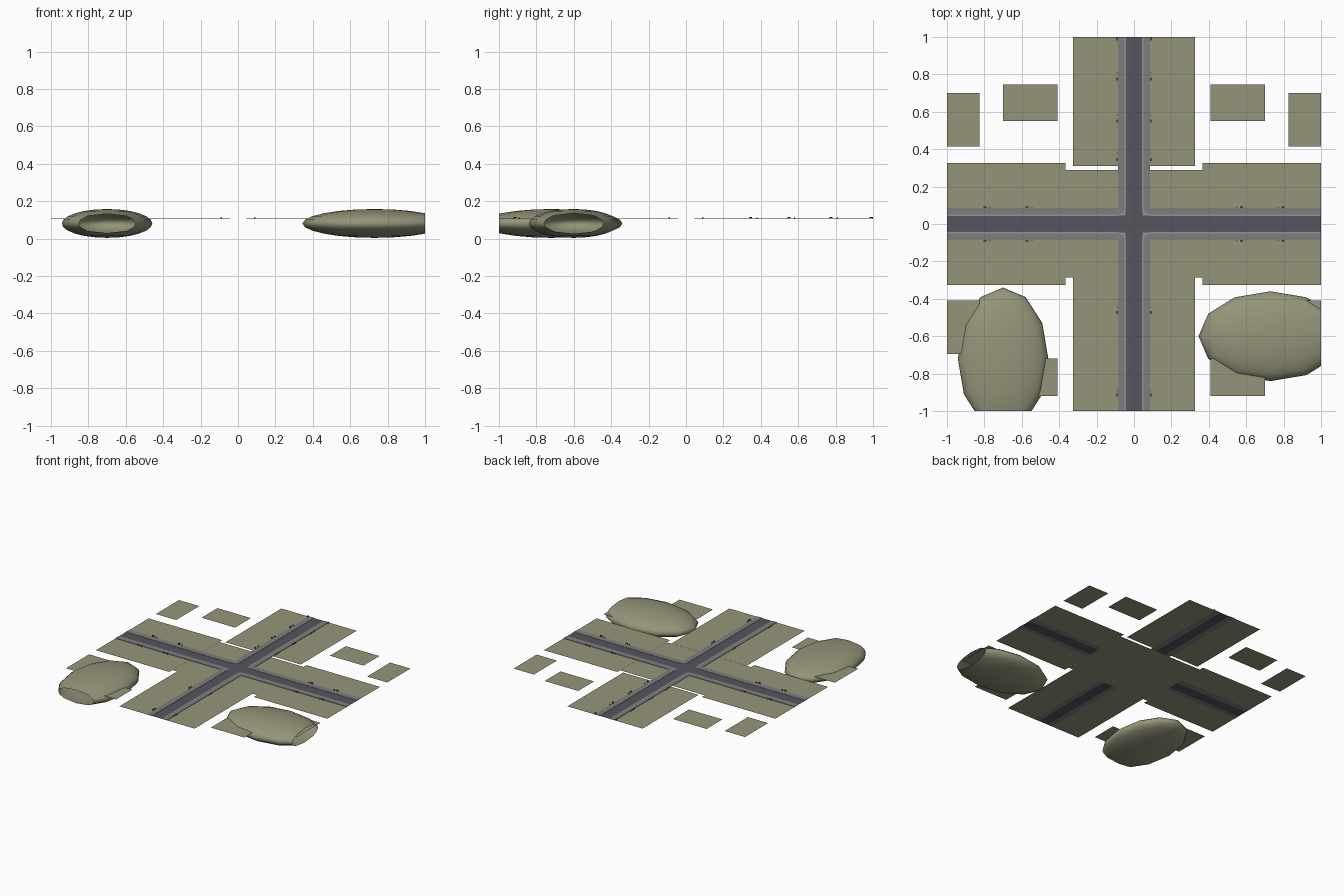
import bpy, bmesh, math
from mathutils import Vector, Matrix

if "Cube" in bpy.data.objects:
    bpy.data.objects.remove(bpy.data.objects["Cube"])

Z = 0.105  # ground level


def material(name, rgb):
    m = bpy.data.materials.new(name)
    m.diffuse_color = (*rgb, 1)
    m.use_nodes = True
    m.node_tree.nodes["Principled BSDF"].inputs["Base Color"].default_value = m.diffuse_color
    return m


GRASS = material("grass", (0.30, 0.30, 0.195))
ASPHALT = material("asphalt", (0.09, 0.092, 0.108))
PAVING = material("paving", (0.21, 0.205, 0.21))
CURB = material("curb_stone", (0.30, 0.30, 0.30))
DARK = material("dark_metal", (0.045, 0.045, 0.04))


def finish(bm, name, mat):
    me = bpy.data.meshes.new(name)
    bm.to_mesh(me)
    bm.free()
    me.materials.append(mat)
    ob = bpy.data.objects.new(name, me)
    bpy.context.collection.objects.link(ob)
    return ob


def sheet(name, rects, z, mat):
    """Flat rectangles (x0, x1, y0, y1) facing up."""
    bm = bmesh.new()
    for x0, x1, y0, y1 in rects:
        bm.faces.new([bm.verts.new(p) for p in
                      ((x0, y0, z), (x1, y0, z), (x1, y1, z), (x0, y1, z))])
    return finish(bm, name, mat)


def corner_strips(name, inner, outer, z0, z1, mat):
    """L-shaped strip with rounded corner, repeated in all four quadrants."""
    c, n = 0.09, 6

    def path(d):
        arc = [(c - (c - d) * math.sin(t), c - (c - d) * math.cos(t))
               for t in (math.pi / 2 * i / n for i in range(n + 1))]
        return [(1, d)] + arc + [(d, 1)]

    bm = bmesh.new()
    for sx in (1, -1):
        for sy in (1, -1):
            a, b = ([[bm.verts.new((sx * x, sy * y, z1)) for x, y in path(d)]
                     for d in (inner, outer)])
            top = [bm.faces.new((a[i], a[i + 1], b[i + 1], b[i]))
                   for i in range(len(a) - 1)]
            ext = bmesh.ops.extrude_face_region(bm, geom=top, use_keep_orig=True)
            bmesh.ops.translate(bm, vec=(0, 0, z0 - z1), verts=[
                v for v in ext["geom"] if isinstance(v, bmesh.types.BMVert)])
    bmesh.ops.recalc_face_normals(bm, faces=bm.faces)
    return finish(bm, name, mat)


def hill(name, centre, radii, cut_normal):
    """Squashed ball, sliced open at the edge of the plot."""
    bm = bmesh.new()
    bmesh.ops.create_uvsphere(bm, u_segments=12, v_segments=12, radius=1)
    bmesh.ops.scale(bm, vec=radii, verts=bm.verts)
    bmesh.ops.translate(bm, vec=centre, verts=bm.verts)
    n = Vector(cut_normal)
    bmesh.ops.bisect_plane(bm, geom=bm.verts[:] + bm.edges[:] + bm.faces[:],
                           plane_co=n, plane_no=n, clear_outer=True)
    for f in bm.faces:
        f.smooth = True
    return finish(bm, name, GRASS)


def boxes(name, items, mat):
    """Boxes given as (centre, size)."""
    bm = bmesh.new()
    for c, s in items:
        bmesh.ops.create_cube(bm, size=1, matrix=Matrix.Translation(c)
                              @ Matrix.Diagonal((*s, 1)))
    return finish(bm, name, mat)


# Grass: solid centre, four arms split by the road, small outer lawns
sheet("centre_lawn", [(-0.365, 0.365, -0.285, 0.29)], Z - 0.0008, GRASS)
arms, lawns = [], []
for s in (1, -1):
    x = sorted((s * 0.365, s))
    arms += [(*x, 0.08, 0.325), (*x, -0.325, -0.08)]
    x = sorted((s * 0.08, s * 0.325))
    arms += [(*x, 0.31, 1), (*x, -1, -0.285)]
    near, far = sorted((s * 0.41, s * 0.70)), sorted((s * 0.825, s))
    lawns += [(*near, 0.55, 0.745), (*near, -0.92, -0.72),
              (*far, 0.415, 0.70), (*far, -0.695, -0.41)]
sheet("arm_lawns", arms, Z, GRASS)
sheet("outer_lawns", lawns, Z, GRASS)

# Crossing roads
w = 0.045
sheet("roads", [(-1, 1, -w, w), (-w, w, w, 1), (-w, w, -1, -w)], Z + 0.0005, ASPHALT)

# Curbs and pavements around the four corners
corner_strips("curbs", 0.043, 0.05, Z, Z + 0.003, CURB)
corner_strips("pavements", 0.05, 0.085, Z, Z + 0.003, PAVING)

# Hills in the two front corners
hill("left_hill", (-0.70, -0.72, 0.081), (0.242, 0.38, 0.077), (0, -1, 0))
hill("right_hill", (0.73, -0.60, 0.081), (0.385, 0.24, 0.077), (1, 0, 0))

# Benches and litter bins along the pavements
benches, bins = [], []


def furnish(along_x, d, bench, bin_):
    def put(lst, t, off, z, size):
        c = (t, d + off, z) if along_x else (d + off, t, z)
        s = size if along_x else (size[1], size[0], size[2])
        lst.append((c, s))
    o = math.copysign(0.003, d)
    put(benches, bench, 0, Z + 0.0055, (0.017, 0.006, 0.0015))      # seat
    put(benches, bench, o, Z + 0.008, (0.017, 0.0015, 0.005))       # back
    for k in (-0.006, 0.006):
        put(benches, bench + k, 0, Z + 0.0025, (0.0015, 0.006, 0.005))
    if abs(bin_) < 0.99:
        put(bins, bin_, 0, Z + 0.004, (0.006, 0.006, 0.008))


for s in (1, -1):
    d = 0.089 * s
    for bench, bin_ in ((-0.797, -0.77), (-0.572, -0.545), (0.575, 0.55), (0.797, 0.77)):
        furnish(True, d, bench, bin_)
    for bench, bin_ in ((0.345, 0.38), (0.55, 0.58), (0.775, 0.81), (0.99, 1.0),
                        (-0.473, -0.447), (-0.915, -0.89)):
        furnish(False, d, bench, bin_)
boxes("benches", benches, DARK)
boxes("litter_bins", bins, DARK)
